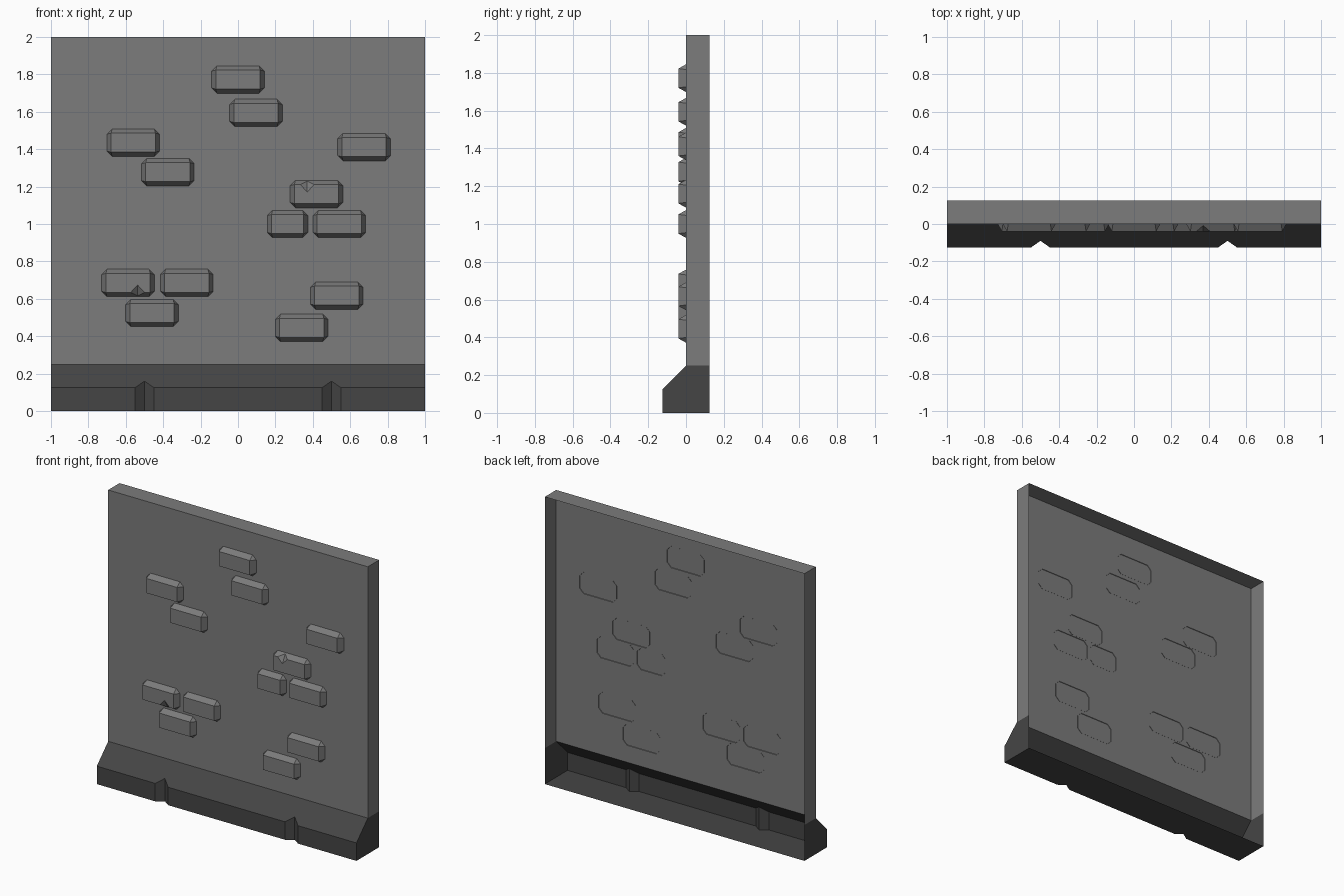
import bpy

if "Cube" in bpy.data.objects:
    bpy.data.objects.remove(bpy.data.objects["Cube"])


def material(name, v):
    m = bpy.data.materials.new(name)
    m.diffuse_color = (v, v, v, 1)
    m.use_nodes = True
    m.node_tree.nodes["Principled BSDF"].inputs["Base Color"].default_value = m.diffuse_color
    return m


wall_grey = material("wall_grey", 0.2)
base_grey = material("base_dark_grey", 0.06)


def add_mesh(name, verts, faces, mat):
    me = bpy.data.meshes.new(name)
    me.from_pydata(verts, [], faces)
    me.validate()
    me.materials.append(mat)
    ob = bpy.data.objects.new(name, me)
    bpy.context.collection.objects.link(ob)
    return ob


# wall panel: thin shell, open at the back and underneath
D, Z0, Z1 = 0.125, 0.25, 2.0
add_mesh("wall_panel",
         [(x, y, z) for y in (0, D) for x, z in ((-1, Z0), (1, Z0), (1, Z1), (-1, Z1))],
         [(0, 1, 2, 3), (1, 5, 6, 2), (2, 6, 7, 3), (3, 7, 4, 0)], wall_grey)

# plinth: sloped top, two V grooves in the front, open at the back
line = [(-1, -D)]
for c in (-0.5, 0.5):
    line += [(c - 0.05, -D), (c, -0.09), (c + 0.05, -D)]
line.append((1, -D))
n = len(line)
verts = [(x, y, 0) for x, y in line]
verts += [(x, y, Z0 + y) for x, y in line]          # where the front meets the slope
verts += [(-1, 0, Z0), (1, 0, Z0)]
verts += [(-1, D, 0), (1, D, 0), (-1, D, Z0), (1, D, Z0)]
a = 2 * n
faces = [(i, i + 1, n + i + 1, n + i) for i in range(n - 1)]
faces.append((*range(n, 2 * n), a + 1, a))           # slope
faces.append((*reversed(range(n)), a + 2, a + 3))    # underside
faces.append((0, n, a, a + 4, a + 2))                # left end
faces.append((n - 1, a + 3, a + 5, a + 1, 2 * n - 1))  # right end
add_mesh("plinth", verts, faces, base_grey)


# raised brick: octagonal rim at the wall, rectangular front face, optional edge chip
def brick(name, cx, cz, w=0.285, chip=None):
    hw, hh, c, s, f = w / 2, 0.075, 0.03, 0.024, -0.04
    rim = [(-hw + c, -hh), (hw - c, -hh), (hw, -hh + c), (hw, hh - c),
           (hw - c, hh), (-hw + c, hh), (-hw, hh - c), (-hw, -hh + c)]
    fw, fh = hw - s, hh - s
    v = [(cx + x, 0.003, cz + z) for x, z in rim]
    v += [(cx + x, f, cz + z) for x, z in ((-fw, -fh), (fw, -fh), (fw, fh), (-fw, fh))]
    front = [8, 9, 10, 11]
    bevels = [[0, 1, 9, 8], [2, 3, 10, 9], [4, 5, 11, 10], [6, 7, 8, 11]]
    fs = [(1, 2, 9), (3, 4, 10), (5, 6, 11), (7, 0, 8)]
    if chip:
        px, side = chip                               # side: 1 = top edge, -1 = bottom
        d = 0.037 * side                              # runs along the winding direction
        v += [(px + d, f, cz + side * fh), (px - d, f, cz + side * fh),
              (px, f, cz + side * (fh - 0.04)), (px, -0.008, cz + side * (fh + s * 0.75))]
        if side > 0:
            front = [8, 9, 10, 12, 14, 13, 11]
            bevels[2] = [4, 5, 11, 13, 15, 12, 10]
        else:
            front = [8, 12, 14, 13, 9, 10, 11]
            bevels[0] = [0, 1, 9, 13, 15, 12, 8]
        fs += [(12, 15, 14), (13, 14, 15)]
    add_mesh(name, v, [front] + bevels + fs, wall_grey)


layout = [(0, 1.772), (0.096, 1.594), (-0.56, 1.435), (-0.375, 1.277), (0.674, 1.411),
          (0.42, 1.16, 0.285, (0.37, 1)), (0.265, 1.0, 0.22), (0.542, 1.0),
          (-0.588, 0.685, 0.285, (-0.537, -1)), (-0.274, 0.685), (-0.46, 0.524),
          (0.528, 0.617), (0.34, 0.445)]
for i, b in enumerate(layout):
    brick(f"brick_{i + 1}", *b)
